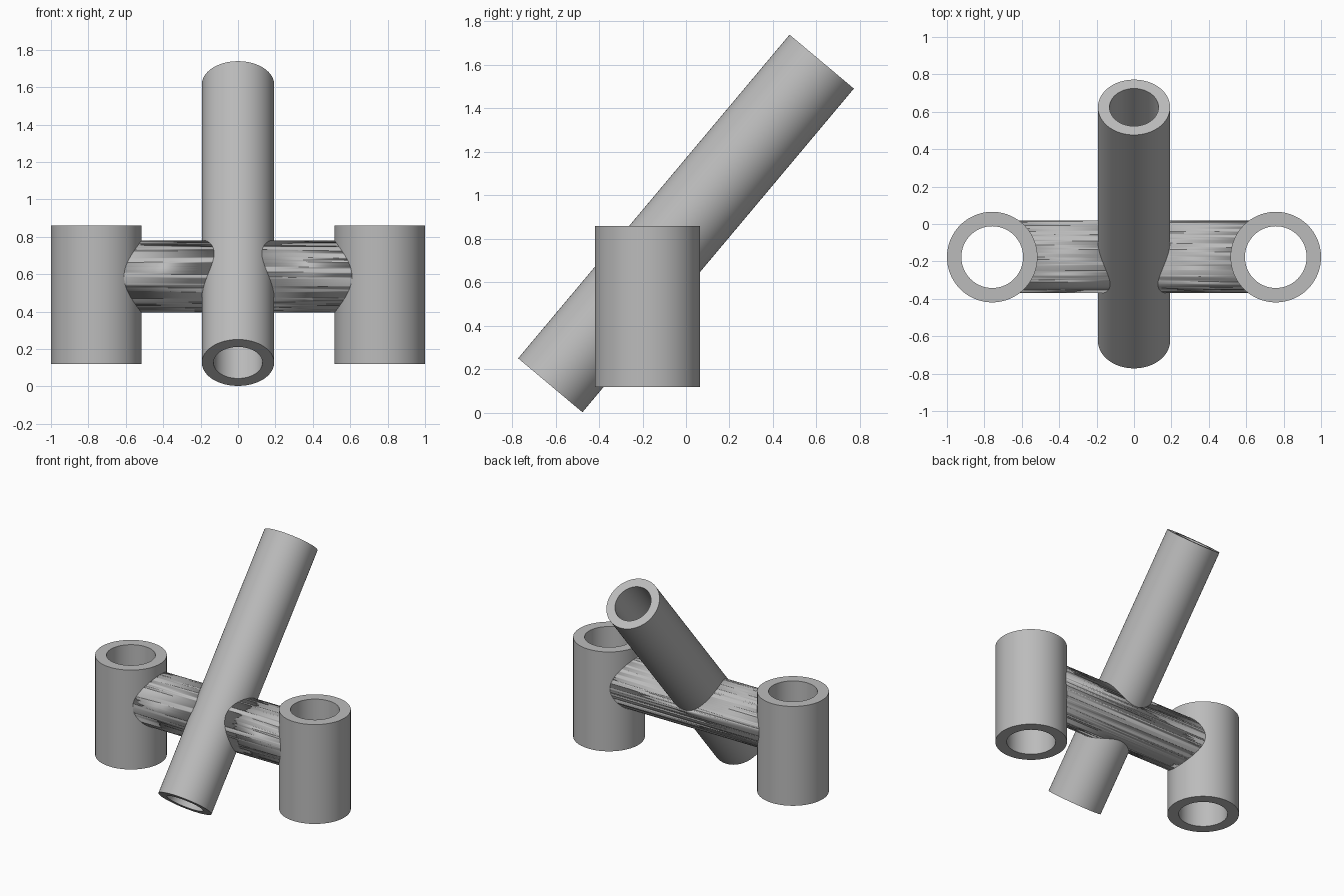
import bpy
import math
from mathutils import Matrix, Vector
import bmesh

SEGMENTS = 96
BAR_Y, BAR_Z = -0.175, 0.587
BAR_RADIUS = 0.193
SIDE_X = 0.758

default = bpy.data.objects.get("Cube")
if default:
    bpy.data.objects.remove(default)

grey = bpy.data.materials.new("plain grey")
grey.use_nodes = True
colour = (0.5, 0.5, 0.5, 1)
grey.diffuse_color = colour
grey.node_tree.nodes["Principled BSDF"].inputs["Base Color"].default_value = colour


def add_tube(name, start, end, outer, inner=0):
    """Spin a rectangular wall profile around the line from start to end."""
    start, end = Vector(start), Vector(end)
    axis = end - start
    low, high = 0, axis.length
    bm = bmesh.new()
    corners = [bm.verts.new((r, 0, z)) for r, z in
               ((inner, low), (outer, low), (outer, high), (inner, high))]
    edges = [bm.edges.new((corners[i], corners[(i + 1) % 4]))
             for i in range(4 if inner else 3)]
    bmesh.ops.spin(bm, geom=corners + edges, cent=(0, 0, 0), axis=(0, 0, 1),
                   angle=math.tau, steps=SEGMENTS, use_duplicate=False)
    bmesh.ops.remove_doubles(bm, verts=bm.verts, dist=0.0001)
    bmesh.ops.recalc_face_normals(bm, faces=bm.faces)
    turn = Vector((0, 0, 1)).rotation_difference(axis).to_matrix().to_4x4()
    bm.transform(Matrix.Translation(start) @ turn)
    mesh = bpy.data.meshes.new(name)
    bm.to_mesh(mesh)
    bm.free()
    mesh.materials.append(grey)
    obj = bpy.data.objects.new(name, mesh)
    bpy.context.collection.objects.link(obj)
    bpy.ops.object.select_all(action='DESELECT')
    obj.select_set(True)
    bpy.context.view_layer.objects.active = obj
    bpy.ops.object.shade_smooth_by_angle(angle=math.radians(30))
    return obj


# Cross bar joining the three sleeves
bar = add_tube("cross_bar", (-SIDE_X, BAR_Y, BAR_Z), (SIDE_X, BAR_Y, BAR_Z), BAR_RADIUS)

# Open sleeves: one leaning in the middle, one upright at each side
sleeves = {
    "leaning_tube": ((0, -0.624, 0.127), (0, 0.624, 1.615), 0.193, 0.131),
    "left_sleeve": ((SIDE_X, -0.177, 0.12), (SIDE_X, -0.177, 0.86), 0.242, 0.165),
    "right_sleeve": ((-SIDE_X, -0.177, 0.12), (-SIDE_X, -0.177, 0.86), 0.242, 0.165),
}
for name, (start, end, outer, inner) in sleeves.items():
    add_tube(name, start, end, outer, inner)
    # Keep each bore clear of the bar, with the cut hidden inside the wall
    cutter = add_tube(name + "_cutter", start, end, (outer + inner) / 2)
    cutter.hide_render = True
    cutter.hide_set(True)
    cut = bar.modifiers.new(name + "_bore", 'BOOLEAN')
    cut.operation = 'DIFFERENCE'
    cut.solver = 'EXACT'
    cut.object = cutter
